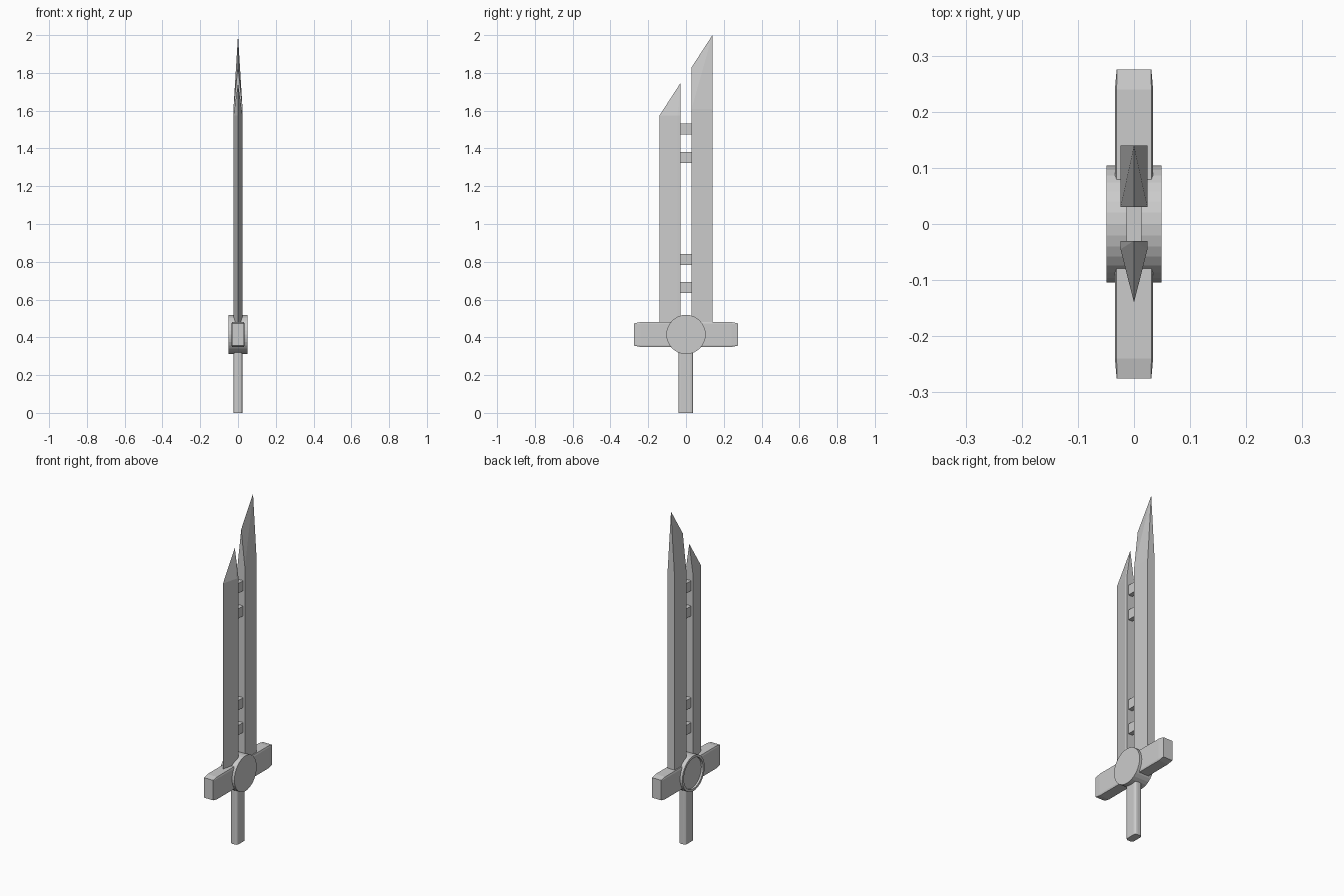
import bpy
import bmesh
from math import cos, sin, pi

if "Cube" in bpy.data.objects:
    bpy.data.objects.remove(bpy.data.objects["Cube"])

steel = bpy.data.materials.new("grey_steel")
steel.use_nodes = True
GREY = (0.6, 0.6, 0.6, 1)
steel.diffuse_color = GREY
steel.node_tree.nodes["Principled BSDF"].inputs["Base Color"].default_value = GREY


def finish(name, bm):
    bmesh.ops.recalc_face_normals(bm, faces=bm.faces)
    mesh = bpy.data.meshes.new(name)
    bm.to_mesh(mesh)
    bm.free()
    mesh.materials.append(steel)
    obj = bpy.data.objects.new(name, mesh)
    bpy.context.collection.objects.link(obj)
    return obj


def loft(name, rings):
    """Skin matching rings of points and cap both ends."""
    bm = bmesh.new()
    loops = [[bm.verts.new(p) for p in ring] for ring in rings]
    n = len(loops[0])
    for a, b in zip(loops, loops[1:]):
        for i in range(n):
            j = (i + 1) % n
            bm.faces.new((a[i], a[j], b[j], b[i]))
    bm.faces.new(loops[0])
    bm.faces.new(loops[-1])
    bmesh.ops.remove_doubles(bm, verts=bm.verts, dist=1e-5)
    return finish(name, bm)


def box(name, lo, hi):
    corners = ((0, 0), (1, 0), (1, 1), (0, 1))
    return loft(name, [[((lo[0], hi[0])[i], (lo[1], hi[1])[j], z) for i, j in corners]
                       for z in (lo[2], hi[2])])


def blade(name, section, base, shoulder, ridge):
    """Straight blade closed by a sloping ridge; ridge gives (y, z) per section point."""
    bm = bmesh.new()
    low = [bm.verts.new((x, y, base)) for x, y in section]
    high = [bm.verts.new((x, y, shoulder)) for x, y in section]
    tips = {p: bm.verts.new((0, *p)) for p in set(ridge)}
    top = [tips[p] for p in ridge]
    n = len(section)
    for i in range(n):
        j = (i + 1) % n
        bm.faces.new((low[i], low[j], high[j], high[i]))
        if top[i] == top[j]:
            bm.faces.new((high[i], high[j], top[i]))
        else:
            # Split the sloping sides toward the highest point
            peak, foot = (i, j) if ridge[i][1] > ridge[j][1] else (j, i)
            bm.faces.new((high[i], high[j], top[peak]))
            bm.faces.new((high[foot], top[foot], top[peak]))
    bm.faces.new(low)
    return finish(name, bm)


# Twin blades: sharp leading edge in front, square spine behind
W = 0.024
blade("front_blade", [(-W, -0.03), (W, -0.03), (W, -0.045), (0, -0.14), (-W, -0.045)],
      0.42, 1.575, [(-0.03, 1.745)] * 5)
blade("back_blade", [(-W, 0.03), (W, 0.03), (W, 0.14), (-W, 0.14)],
      0.42, 1.61, [(0.03, 1.83)] * 2 + [(0.14, 2.0)] * 2)

# Rungs joining the blades
for i, z in enumerate((0.665, 0.812, 1.353, 1.502)):
    box(f"rung_{i + 1}", (-0.013, -0.032, z - 0.029), (0.013, 0.032, z + 0.029))


# Guard arms with chamfered edges and tapered ends
def arm_ring(y, width, height, chamfer):
    half = [(width - chamfer, height), (width, height - 3 * chamfer)]
    quad = half + [(x, -z) for x, z in reversed(half)]
    return [(x, y, 0.415 + z) for x, z in quad + [(-x, z) for x, z in reversed(quad)]]


for name, side in (("front", -1), ("back", 1)):
    loft(f"{name}_guard_arm", [arm_ring(side * 0.06, 0.034, 0.066, 0.003),
                               arm_ring(side * 0.24, 0.034, 0.066, 0.003),
                               arm_ring(side * 0.275, 0.031, 0.059, 0.001)])


# Round hub with a shallow recess on its right face
def circle(x, r, n=32):
    return [(x, r * cos(2 * pi * i / n), 0.415 + r * sin(2 * pi * i / n)) for i in range(n)]


loft("guard_hub", [circle(0.049, 0.104), circle(-0.049, 0.104),
                   circle(-0.049, 0.09), circle(-0.037, 0.09)])

# Grip with rounded corners
grip = box("grip", (-0.023, -0.041, 0), (0.023, 0.038, 0.34))
bm = bmesh.new()
bm.from_mesh(grip.data)
upright = [e for e in bm.edges if abs(e.verts[0].co.z - e.verts[1].co.z) > 0.1]
bmesh.ops.bevel(bm, geom=upright, offset=0.014, segments=3, profile=0.5, affect='EDGES')
bm.to_mesh(grip.data)
bm.free()
